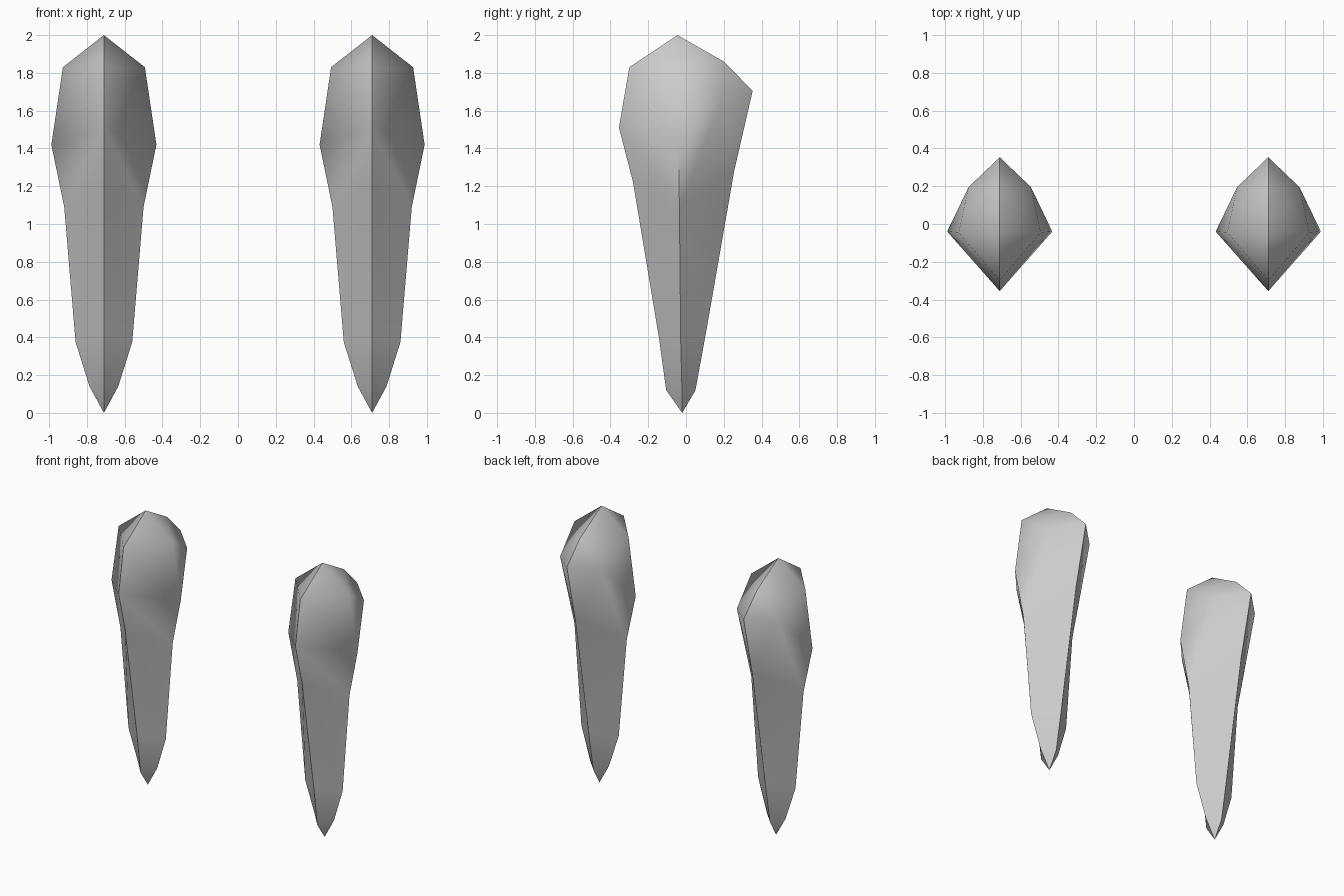
import bpy, bmesh, math

if "Cube" in bpy.data.objects:
    bpy.data.objects.remove(bpy.data.objects["Cube"])

# Rings from top to bottom:
# (front y, front z), (side half-width, side y, side z), (back y, back z)
RINGS = [
    ((-0.30, 1.83), (0.217, -0.045, 1.83), (0.20, 1.86)),
    ((-0.355, 1.51), (0.278, -0.04, 1.42), (0.353, 1.705)),
    ((-0.28, 1.22), (0.21, -0.035, 1.09), (0.255, 1.28)),
    ((-0.145, 0.41), (0.15, -0.028, 0.375), (0.105, 0.42)),
    ((-0.105, 0.12), (0.076, -0.022, 0.14), (0.05, 0.12)),
]
SHOULDER = (0.165, 0.195, 1.68)   # bulge between side and back ridge


def make_crystal(name, cx):
    bm = bmesh.new()
    top = bm.verts.new((0, -0.045, 2.0))
    tip = bm.verts.new((0, -0.02, 0.0))
    front = [bm.verts.new((0, *r[0])) for r in RINGS]
    back = [bm.verts.new((0, *r[2])) for r in RINGS]
    last = len(RINGS) - 1

    # Both halves share the front and back ridges
    for s in (1, -1):
        side = [bm.verts.new((s * r[1][0], r[1][1], r[1][2])) for r in RINGS]
        bulge = bm.verts.new((s * SHOULDER[0], *SHOULDER[1:]))
        faces = [(top, front[0], side[0]), (top, side[0], back[0]),
                 (tip, side[last], front[last]), (tip, back[last], side[last])]
        for i in range(last):
            faces.append((front[i], front[i + 1], side[i + 1], side[i]))
            if i >= 2:
                faces.append((side[i], side[i + 1], back[i + 1], back[i]))
        # Shoulder facets around the bulge
        fan = [side[0], side[1], side[2], back[2], back[1], back[0]]
        faces += [(bulge, a, b) for a, b in zip(fan, fan[1:] + fan[:1])]
        for f in faces:
            bm.faces.new(f)

    bmesh.ops.recalc_face_normals(bm, faces=bm.faces[:])
    mesh = bpy.data.meshes.new(name)
    bm.to_mesh(mesh)
    bm.free()
    ob = bpy.data.objects.new(name, mesh)
    ob.location.x = cx
    bpy.context.collection.objects.link(ob)
    bpy.ops.object.select_all(action='DESELECT')
    ob.select_set(True)
    bpy.context.view_layer.objects.active = ob
    bpy.ops.object.shade_smooth_by_angle(angle=math.radians(60))


# Left and right tapered shards
make_crystal("left_shard", -0.71)
make_crystal("right_shard", 0.71)
